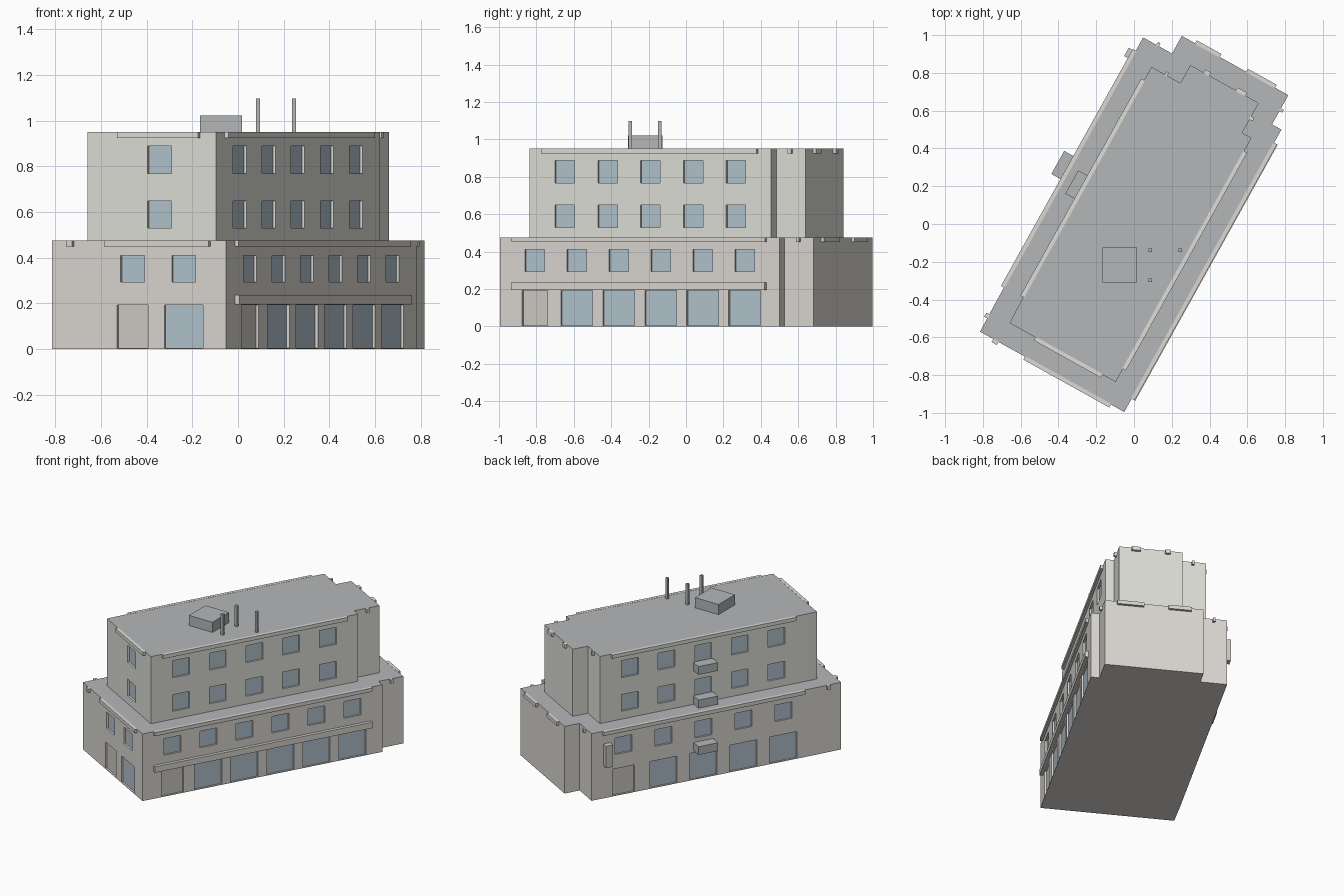
import bpy, bmesh
from math import radians
from mathutils import Matrix, Vector

if "Cube" in bpy.data.objects:
    bpy.data.objects.remove(bpy.data.objects["Cube"])

# The building is laid out in its own u/v axes, then turned on the site
SITE = Matrix.Translation((0, -0.004, 0)) @ Matrix.Rotation(radians(-29.1), 4, 'Z')


def material(name, rgb):
    m = bpy.data.materials.new(name)
    m.diffuse_color = (*rgb, 1)
    m.use_nodes = True
    m.node_tree.nodes["Principled BSDF"].inputs["Base Color"].default_value = m.diffuse_color
    return m


LOWER = material("lower_wall", (0.72, 0.69, 0.65))
UPPER = material("upper_wall", (0.74, 0.74, 0.69))
GREY = material("roof_grey", (0.46, 0.47, 0.48))
GLASS = material("glass", (0.45, 0.55, 0.62))
DOOR = material("door", (0.62, 0.60, 0.55))


def prism(bm, pts, z0, z1):
    lo = [bm.verts.new((x, y, z0)) for x, y in pts]
    hi = [bm.verts.new((x, y, z1)) for x, y in pts]
    n = len(pts)
    bm.faces.new(lo[::-1])
    bm.faces.new(hi)
    for i in range(n):
        j = (i + 1) % n
        bm.faces.new((lo[i], lo[j], hi[j], hi[i]))


def build(name, prisms, mats, local=True):
    bm = bmesh.new()
    for pts, z0, z1 in prisms:
        prism(bm, pts, z0, z1)
    if local:
        bm.transform(SITE)
    bmesh.ops.recalc_face_normals(bm, faces=bm.faces)
    me = bpy.data.meshes.new(name)
    for m in mats:
        me.materials.append(m)
    if len(mats) > 1:
        for f in bm.faces:
            if f.normal.z > 0.9:
                f.material_index = 1
    bm.to_mesh(me)
    bm.free()
    ob = bpy.data.objects.new(name, me)
    bpy.context.collection.objects.link(ob)
    return ob


def on_wall(seg, a0, a1, o0, o1):
    """Footprint along a wall from a0 to a1, from depth o0 to o1 outward."""
    p, q = Vector(seg[0]), Vector(seg[1])
    d = (q - p).normalized()
    n = Vector((d.y, -d.x))
    return [tuple(p + d * a + n * o) for a, o in ((a0, o1), (a0, o0), (a1, o0), (a1, o1))][::-1]


def square(x, y, w, d):
    return [(x - w, y - d), (x + w, y - d), (x + w, y + d), (x - w, y + d)]


# Outlines, anticlockwise, starting at the front left corner
lower = [(-.437, -.891), (-.245, -.891), (.437, -.891), (.437, .82), (.38, .82), (.38, .997),
         (.045, .997), (-.265, .997), (-.265, .89), (-.44, .89), (-.44, -.706)]
upper = [(-.322, -.775), (-.245, -.775), (.32, -.775), (.32, .704), (.264, .704), (.264, .884),
         (.045, .884), (-.15, .884), (-.15, .775), (-.325, .775), (-.325, -.70)]
RECESS = 0.015


def tier(name, outline, z0, z1, wall_mat, counts, floors, ground):
    segs = [(outline[i], outline[(i + 1) % len(outline)]) for i in range(len(outline))]
    length = [(Vector(b) - Vector(a)).length for a, b in segs]
    cuts, glass, doors = [], [], []

    def opening(seg, c, w, b, t, store):
        cuts.append((on_wall(seg, c - w / 2, c + w / 2, -RECESS, .03), b, t))
        store.append((on_wall(seg, c - w / 2, c + w / 2, -RECESS - .004, -RECESS + .002), b, t))

    for i, n in counts.items():
        pitch = (length[i] - .17) / n
        for k in range(n):
            c = .085 + pitch * (k + .5)
            for b, t in floors:
                opening(segs[i], c, .12, b, t, glass)
            if ground:
                # shop fronts, with a door in the first bay
                if k == 0:
                    opening(segs[i], c, .155, .004, .192, doors)
                else:
                    opening(segs[i], c, .195, .004, .192, glass)

    body = build(name + "_walls", [(outline, z0, z1)], [wall_mat, GREY])
    cutter = build(name + "_cutter", cuts, [wall_mat])
    cutter.hide_render = True
    cutter.hide_viewport = True
    mod = body.modifiers.new("openings", 'BOOLEAN')
    mod.object = cutter
    mod.operation = 'DIFFERENCE'
    mod.solver = 'EXACT'
    build(name + "_glass", glass, [GLASS])
    if doors:
        build(name + "_doors", doors, [DOOR])
    # roof edge strips, stopping short of every corner
    strips = [(on_wall(s, .08, L - .08, -.004, .018), z1 - .025, z1 + .001)
              for s, L in zip(segs, length) if L > .165]
    build(name + "_roof_edge", strips, [wall_mat])
    return segs, length


segs, length = tier("lower", lower, 0, .475, LOWER, {1: 2, 2: 6, 9: 5}, [(.293, .41)], True)
usegs, ulength = tier("upper", upper, .475, .95, UPPER, {1: 1, 2: 5, 9: 5},
                      [(.53, .648), (.768, .888)], False)

# Canopy band above the shop fronts
build("shop_canopy", [(on_wall(segs[2], .08, length[2] - .08, -.004, .022), .194, .236)], [LOWER])

# Balconies in the middle of the left side
m, um = length[9] / 2, ulength[9] / 2
build("balconies", [(on_wall(segs[9], m - .07, m + .07, -.004, .073), .207, .265),
                    (on_wall(usegs[9], um - .07, um + .07, -.004, .073), .478, .536),
                    (on_wall(usegs[9], um - .07, um + .07, -.004, .073), .715, .773)], [GREY])

# Wall sign panel beside the left door
build("wall_panel", [(on_wall(segs[9], .085, .135, -.004, .04), .23, .385)], [DOOR])

# Roof plant box and masts, square to the site
build("roof_plant", [(square(-.075, -.217, .092, .092), .948, 1.022)], [GREY], False)
build("masts", [(square(x, y, .009, .009), .948, 1.097)
                for x, y in ((.087, -.14), (.245, -.14), (.087, -.298))], [GREY], False)
